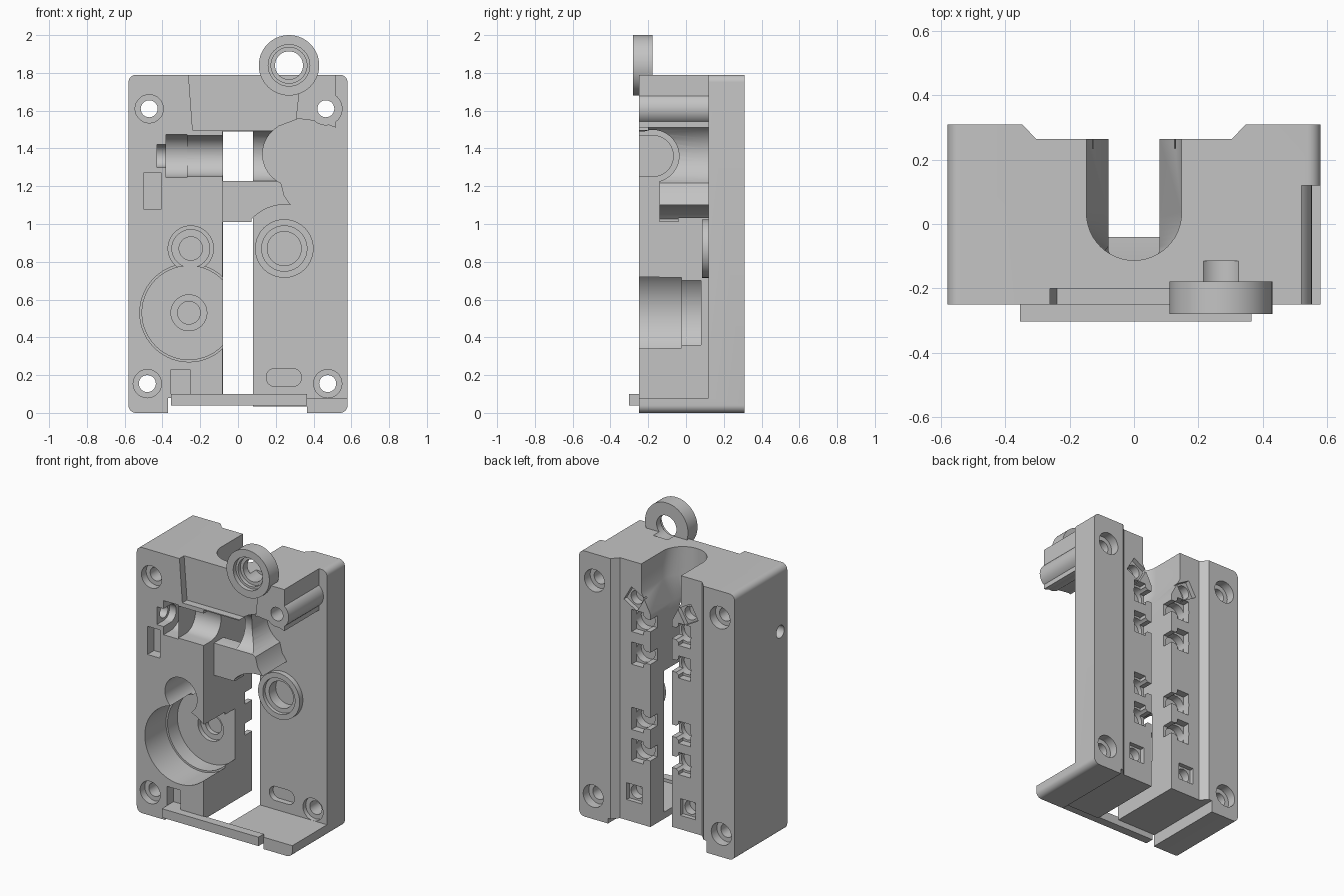
import bpy, bmesh, math

cube = bpy.data.objects.get("Cube")
if cube:
    bpy.data.objects.remove(cube, do_unlink=True)

grey = bpy.data.materials.new("plain grey")
grey.use_nodes = True
grey.diffuse_color = (0.55, 0.55, 0.55, 1)
grey.node_tree.nodes["Principled BSDF"].inputs["Base Color"].default_value = (0.55, 0.55, 0.55, 1)


def loft(name, rings):
    """Closed solid through rings of 3D points."""
    bm = bmesh.new()
    loops = [[bm.verts.new(p) for p in ring] for ring in rings]
    n = len(loops[0])
    for lo, hi in zip(loops, loops[1:]):
        for i in range(n):
            j = (i + 1) % n
            bm.faces.new((lo[i], lo[j], hi[j], hi[i]))
    bm.faces.new(loops[0])
    bm.faces.new(loops[-1])
    bmesh.ops.recalc_face_normals(bm, faces=bm.faces)
    mesh = bpy.data.meshes.new(name)
    bm.to_mesh(mesh)
    bm.free()
    mesh.materials.append(grey)
    obj = bpy.data.objects.new(name, mesh)
    bpy.context.collection.objects.link(obj)
    return obj


PLACE = {"x": lambda p, t: (t, p[0], p[1]),
         "y": lambda p, t: (p[0], t, p[1]),
         "z": lambda p, t: (p[0], p[1], t)}


def prism(name, pts, a, b, axis="y"):
    return loft(name, [[PLACE[axis](p, t) for p in pts] for t in (a, b)])


def arc(cx, cy, r, start=0, end=360, n=40):
    steps = n if end - start >= 360 else n + 1
    return [(cx + r * math.cos(math.radians(start + (end - start) * i / n)),
             cy + r * math.sin(math.radians(start + (end - start) * i / n))) for i in range(steps)]


def rect(x0, x1, y0, y1):
    return [(x0, y0), (x1, y0), (x1, y1), (x0, y1)]


def rounded(x0, x1, y0, y1, r):
    return (arc(x1 - r, y1 - r, r, 0, 90, 8) + arc(x0 + r, y1 - r, r, 90, 180, 8)
            + arc(x0 + r, y0 + r, r, 180, 270, 8) + arc(x1 - r, y0 + r, r, 270, 360, 8))


def combine(target, other, op="DIFFERENCE"):
    mod = target.modifiers.new("join", "BOOLEAN")
    mod.operation, mod.object, mod.solver = op, other, "EXACT"
    bpy.context.view_layer.objects.active = target
    bpy.ops.object.modifier_apply(modifier=mod.name)
    bpy.data.objects.remove(other, do_unlink=True)


def cut(pts, a, b, axis="y"):
    combine(body, prism("cutter", pts, a, b, axis))


def add(pts, a, b, axis="y"):
    combine(body, prism("addition", pts, a, b, axis), "UNION")


# Main housing block
body = prism("housing", rounded(-0.58, 0.58, 0, 1.79, 0.04), -0.25, 0.31)

# Rear channel with sloped sides, and groove under the base
cut([(-0.395, 0.36), (-0.305, 0.265), (0.305, 0.265), (0.395, 0.36)], -1, 3, "z")
cut(rect(-0.37, 0.365, -1, 0.035), -1, 1)
cut(rect(-0.37, -0.07, -1, 0.08), -1, 1)

# Open right half, with its curved clearance edge
cut([(0.07, 0.08), (0.7, 0.08), (0.7, 1.9), (0.52, 1.9), (0.52, 1.51), (0.42, 1.545), (0.32, 1.557)]
    + arc(0.3, 1.37, 0.17, 120, 245, 12)
    + [(0.245, 1.15), (0.28, 1.1)] + arc(0.245, 0.87, 0.232, 85, 138, 8), -1, 0.12)
cut(rect(-0.081, 0.7, 0.081, 1.49), -1, -0.14)
cut([(-0.27, 1.9), (-0.24, 1.497), (0.3, 1.497), (0.32, 1.68), (0.35, 1.9)], -1, -0.2)


# Rounded top channel, narrowing to the central slot
def channel(half_width):
    outline = arc(0, 0.035, 0.148, 180, 360, 24) + [(0.148, 1), (-0.148, 1)]
    return [(max(-half_width, min(half_width, x)), y) for x, y in outline]


combine(body, loft("channel", [[(x, y, z) for x, y in channel(w)]
                               for w, z in ((0.08, 1.47), (0.148, 1.6), (0.148, 2))]))
cut(rect(-0.08, 0.08, -1, 1.6), -0.04, 1)
cut(rect(-0.08, 0.08, -1, 1.01), -1, 1)
cut(rect(-0.08, 0.08, 1.228, 1.49), -1, 1)

# Sideways stepped bore, open to the front
cut(arc(-0.175, 1.36, 0.138), -0.08, 0.3, "x")
cut(arc(-0.175, 1.36, 0.042), -1, -0.3, "x")
for r, x0, x1 in ((0.108, -0.27, -0.07), (0.115, -0.38, -0.27), (0.06, -0.43, -0.37)):
    cut(arc(-0.175, 1.36, r), x0, x1, "x")
    cut(rect(x0, x1, 1.36 - r, 1.36 + r), -1, -0.175)

# Round gear pockets and bearing seats on the left half
for x, z, r, depth in ((-0.26, 0.53, 0.26, -0.025), (-0.26, 0.53, 0.248, 0.08),
                       (-0.26, 0.53, 0.095, 0.11), (-0.26, 0.53, 0.06, 0.14),
                       (-0.25, 0.87, 0.12, 0.03), (-0.25, 0.87, 0.1, 0.08),
                       (-0.25, 0.87, 0.062, 0.14)):
    cut(arc(x, z, r, n=56), -1, depth)

# Small square and oval pockets
cut(rect(-0.5, -0.405, 1.08, 1.27), -1, -0.18)
cut(rect(-0.355, -0.255, 0.1, 0.23), -1, -0.18)
cut(rounded(0.15, 0.335, 0.14, 0.235, 0.045), -1, 0.16)

# Raised bearing seat on the right half
add(arc(0.245, 0.87, 0.155), 0.085, 0.2)
cut(arc(0.245, 0.87, 0.12), -1, 0.11)
cut(arc(0.245, 0.87, 0.09), -1, 0.18)

# Upper right screw pillar, and the four screw holes
add(arc(0.465, 1.61, 0.088), -0.25, 0.2)
for x, z in ((-0.47, 1.61), (0.465, 1.61), (-0.48, 0.155), (0.475, 0.155)):
    cut(arc(x, z, 0.045, n=28), -1, 1)
    cut(arc(x, z, 0.075, n=28), 0.25, 1)
for x, z, front in ((-0.47, 1.61, -0.2), (-0.48, 0.155, -0.2), (0.475, 0.155, 0.15)):
    cut(arc(x, z, 0.075, n=28), -1, front)

# Rear retainer pockets along both sides of the slot
for s in (-1, 1):
    for z in (1.39, 1.17, 0.73, 0.52):
        cut(rect(min(s * 0.13, s * 0.22), max(s * 0.13, s * 0.22), z - 0.075, z + 0.075), 0.215, 1)
        cut(arc(s * 0.16, z, 0.062, n=24), 0.16, 1)
        cut(rect(min(s * 0.05, s * 0.15), max(s * 0.05, s * 0.15), z - 0.04, z + 0.04), 0.19, 1)
    for z, turn in ((1.54, 30 * s), (0.23, 0)):
        cut(arc(s * 0.2, z, 0.045, n=24), 0.18, 1)
        cut(arc(s * 0.2, z, 0.08, 45 + turn, 405 + turn, 4), 0.235, 1)

# Hanging ring, with a bore that notches the top of the housing
add(arc(0.27, 1.84, 0.16, n=56), -0.28, -0.178)
cut(arc(0.27, 1.84, 0.11), -1, -0.25)
cut(arc(0.27, 1.84, 0.095), -1, -0.225)
cut(arc(0.27, 1.84, 0.074), -1, -0.115)

# Front bar across the base
add(rect(-0.355, 0.365, 0.04, 0.1), -0.303, -0.245)

# Smooth the round surfaces and keep the edges sharp
bpy.context.view_layer.update()
body.select_set(True)
bpy.context.view_layer.objects.active = body
bpy.ops.object.shade_smooth_by_angle(angle=math.radians(30))
